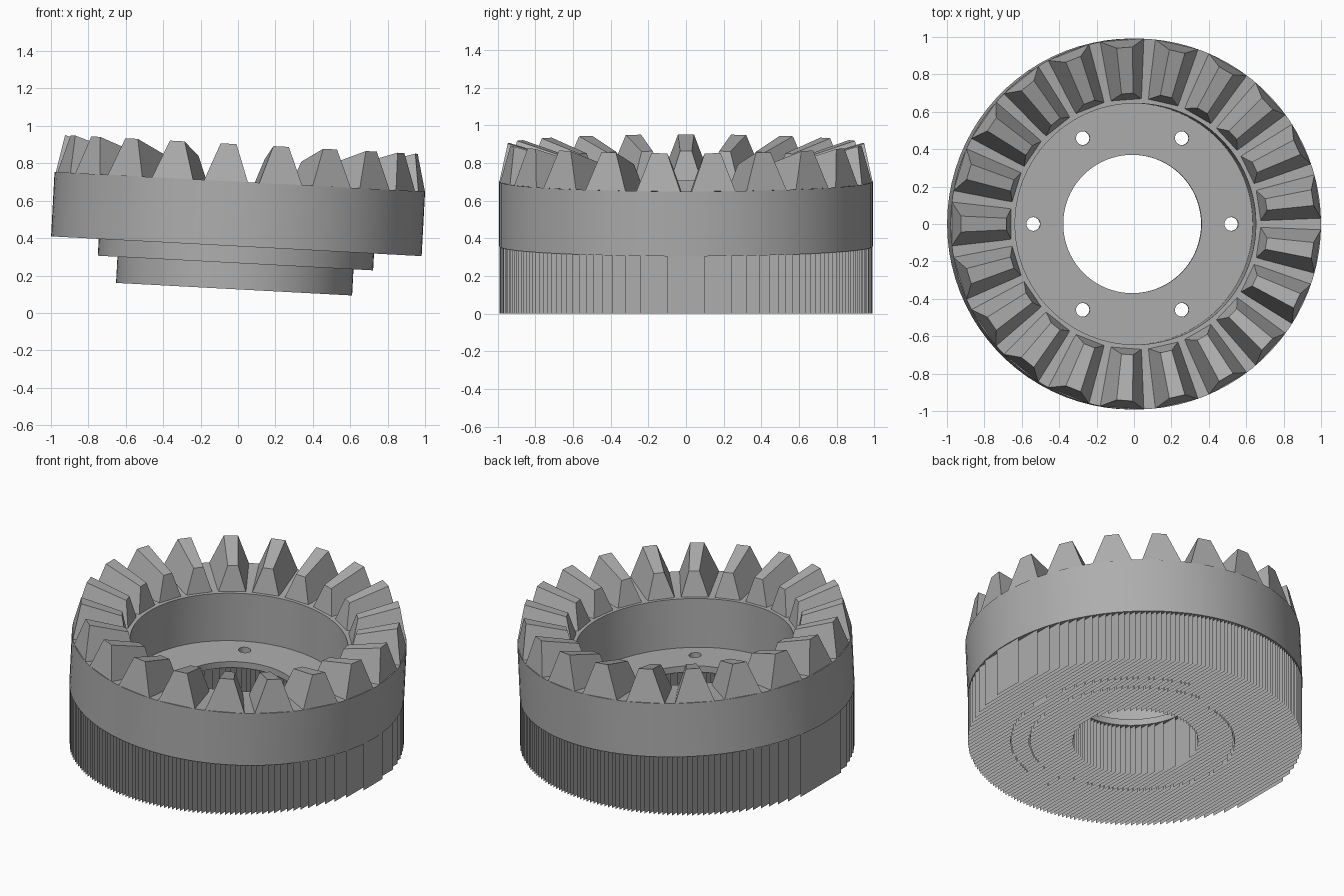
import bpy, bmesh, math
from mathutils import Matrix

if "Cube" in bpy.data.objects:
    bpy.data.objects.remove(bpy.data.objects["Cube"])

TILT = math.radians(3.05)
BASE = (-0.021, 0, 0.127)          # centre of the hub's lower face
PLACE = Matrix.Translation(BASE) @ Matrix.Rotation(TILT, 4, 'Y')
TEETH = 21

grey = bpy.data.materials.new("plain grey")
grey.diffuse_color = (0.42, 0.42, 0.42, 1)
grey.use_nodes = True
grey.node_tree.nodes["Principled BSDF"].inputs["Base Color"].default_value = grey.diffuse_color


def make(name, bm, matrix=None):
    bmesh.ops.recalc_face_normals(bm, faces=bm.faces)
    mesh = bpy.data.meshes.new(name)
    bm.to_mesh(mesh)
    bm.free()
    mesh.materials.append(grey)
    obj = bpy.data.objects.new(name, mesh)
    bpy.context.collection.objects.link(obj)
    if matrix:
        obj.matrix_world = matrix
    return obj


# Gear body: turned profile (radius, height), hollow hub below, recess above
profile = [(0.37, 0.19), (0.58, 0.19), (0.58, 0), (0.632, 0), (0.632, 0.14),
           (0.737, 0.14), (0.737, 0.23), (0.992, 0.23), (0.992, 0.575),
           (0.71, 0.545), (0.645, 0.545), (0.645, 0.23), (0.37, 0.23)]
SEG = 84
bm = bmesh.new()
rings = []
for i in range(SEG):
    a = math.tau * i / SEG
    rings.append([bm.verts.new((r * math.cos(a), r * math.sin(a), z)) for r, z in profile])
for i in range(SEG):
    p, q = rings[i], rings[(i + 1) % SEG]
    for j in range(len(profile)):
        k = (j + 1) % len(profile)
        bm.faces.new((p[j], q[j], q[k], p[k]))
body = make("gear_body", bm, PLACE)

# Six bolt holes through the floor
bm = bmesh.new()
for i in range(6):
    a = math.tau * i / 6
    spot = Matrix.Translation((0.53 * math.cos(a), 0.53 * math.sin(a), 0.21))
    bmesh.ops.create_cone(bm, cap_ends=True, segments=20, radius1=0.037,
                          radius2=0.037, depth=0.2, matrix=spot)
cutter = make("bolt_hole_cutter", bm, PLACE)
cutter.hide_render = True
cutter.hide_viewport = True
cut = body.modifiers.new("bolt holes", 'BOOLEAN')
cut.object = cutter
cut.solver = 'EXACT'
bpy.context.view_layer.objects.active = body
body.select_set(True)
bpy.ops.object.modifier_apply(modifier=cut.name)
bpy.ops.object.shade_smooth_by_angle(angle=math.radians(25))
bpy.data.objects.remove(cutter)

# Bevel teeth: tapered blocks given as (radius, height, width) sections
bm = bmesh.new()
sections = [(0.992, 0.575, 0.235), (0.947, 0.775, 0.085),
            (0.70, 0.70, 0.062), (0.67, 0.54, 0.165)]
for i in range(TEETH):
    mid = math.pi + math.tau * i / TEETH
    sides = []
    for s in (-1, 1):
        side = []
        for r, z, w in sections:
            a = mid + s * w / (2 * r)
            side.append(bm.verts.new((r * math.cos(a), r * math.sin(a), z)))
        sides.append(side)
    left, right = sides
    bm.faces.new(left)
    bm.faces.new(right)
    for j in range(4):
        k = (j + 1) % 4
        bm.faces.new((left[j], left[k], right[k], right[j]))
make("bevel_teeth", bm, PLACE)

# Support fins: thin upright sheets from the ground to each underside step
steps = [(0.37, 0.58, 0.19), (0.58, 0.632, 0), (0.632, 0.737, 0.14), (0.737, 0.99, 0.23)]
SPACING = 0.025
bm = bmesh.new()


def half_chord(radius, dx):
    return math.sqrt(max(radius * radius - dx * dx, 0))


for i in range(-40, 41):
    x = i * SPACING
    for inner, outer, height in steps:
        dx = (x - BASE[0] - height * math.sin(TILT)) / math.cos(TILT)
        y0, y1 = half_chord(inner, dx), half_chord(outer, dx)
        if y1 - y0 < 0.001:
            continue
        top = BASE[2] + height * math.cos(TILT) - dx * math.sin(TILT)
        spans = [(y0, y1), (-y1, -y0)] if y0 > 0 else [(-y1, y1)]
        for a, b in spans:
            bm.faces.new([bm.verts.new((x, y, z)) for y, z in
                          ((a, 0), (b, 0), (b, top), (a, top))])
make("support_fins", bm)
